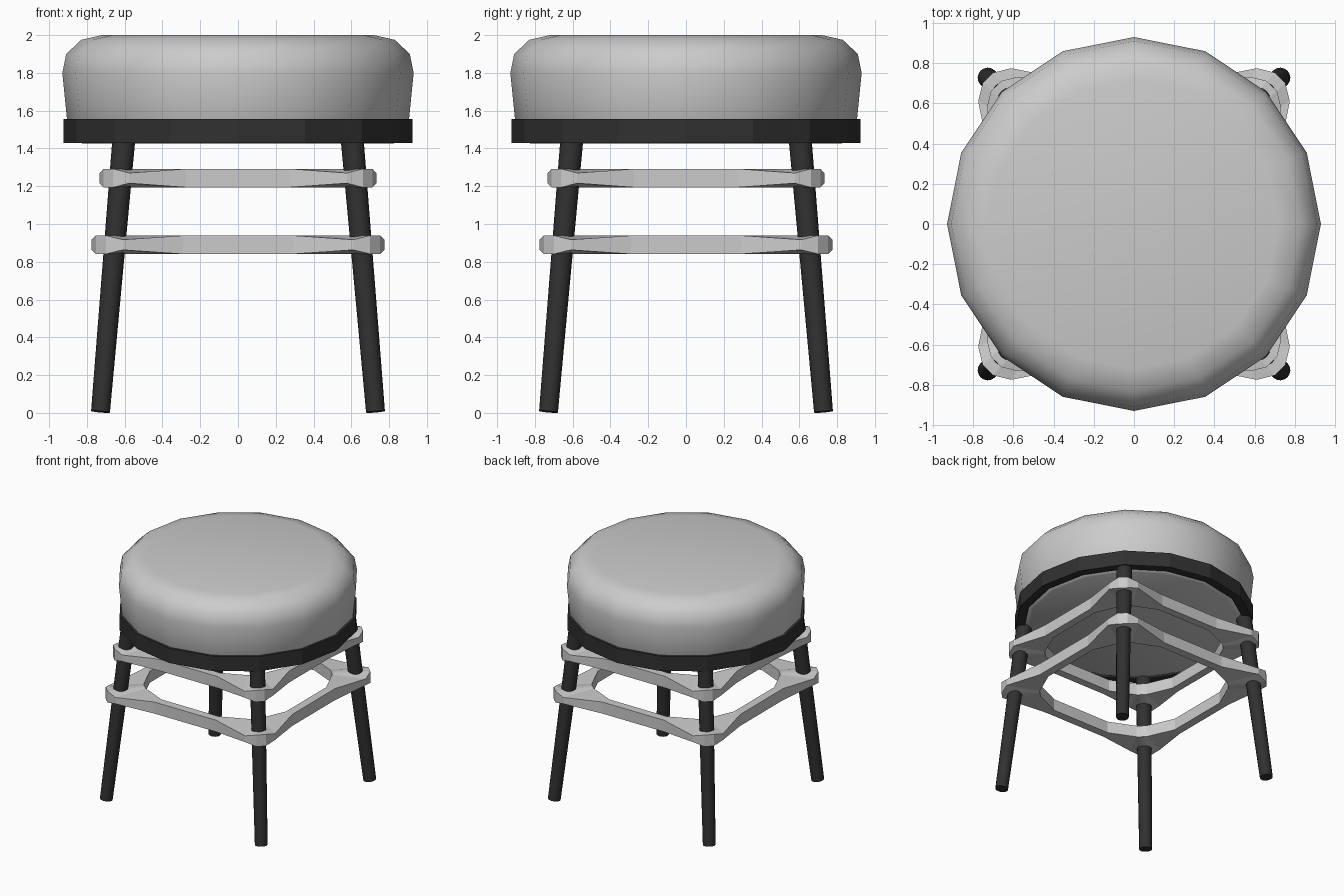
import bpy, bmesh, math
from mathutils import Vector

if "Cube" in bpy.data.objects:
    bpy.data.objects.remove(bpy.data.objects["Cube"])

dark = bpy.data.materials.new("dark_metal")
dark.diffuse_color = (0.03, 0.03, 0.03, 1)
dark.use_nodes = True
dark.node_tree.nodes["Principled BSDF"].inputs["Base Color"].default_value = dark.diffuse_color


def make(name, bm, mat=None, smooth=None):
    bmesh.ops.recalc_face_normals(bm, faces=bm.faces[:])
    me = bpy.data.meshes.new(name)
    bm.to_mesh(me)
    bm.free()
    ob = bpy.data.objects.new(name, me)
    bpy.context.collection.objects.link(ob)
    if mat:
        me.materials.append(mat)
    if smooth:
        bpy.ops.object.select_all(action='DESELECT')
        ob.select_set(True)
        bpy.context.view_layer.objects.active = ob
        bpy.ops.object.shade_smooth_by_angle(angle=math.radians(smooth))
    return ob


def bridge(bm, a, b):
    n = len(a)
    for i in range(n):
        bm.faces.new((a[i], a[(i + 1) % n], b[(i + 1) % n], b[i]))


def lathe(name, profile, closed, sides=16, **kw):
    """Spin an (r, z) profile; closed joins last to first, else ends are capped."""
    bm = bmesh.new()
    loops = [[bm.verts.new((r * math.cos(2 * math.pi * i / sides),
                            r * math.sin(2 * math.pi * i / sides), z))
              for i in range(sides)] for r, z in profile]
    for a, b in zip(loops, loops[1:]):
        bridge(bm, a, b)
    if closed:
        bridge(bm, loops[-1], loops[0])
    else:
        bm.faces.new(loops[0])
        bm.faces.new(loops[-1])
    return make(name, bm, **kw)


# Padded cushion, with its underside just below the band
lathe("seat_cushion", [(0.82, 1.425), (0.85, 1.44), (0.905, 1.55), (0.93, 1.80),
                       (0.91, 1.90), (0.83, 1.975), (0.72, 2.0)], False, smooth=40)

# Dark band around the seat
lathe("seat_band", [(0.855, 1.43), (0.925, 1.43), (0.925, 1.555), (0.855, 1.555)],
      True, mat=dark)

# Splayed legs
for name, sx, sy in (("front_left_leg", -1, -1), ("front_right_leg", 1, -1),
                     ("back_left_leg", -1, 1), ("back_right_leg", 1, 1)):
    foot = Vector((0.728 * sx, 0.728 * sy, 0.006))
    top = Vector((0.60 * sx, 0.60 * sy, 1.50))
    axis = top - foot
    bm = bmesh.new()
    bmesh.ops.create_cone(bm, cap_ends=True, segments=16, radius1=0.05,
                          radius2=0.061, depth=axis.length)
    leg = make(name, bm, mat=dark, smooth=40)
    leg.rotation_euler = axis.to_track_quat('Z', 'Y').to_euler()
    leg.location = (foot + top) / 2

# Foot rings: round hole, flared corners gripping the legs.
# Each corner: (outer xy, outer half-height, inner xy)
CORNER = [((0.71, -0.29), 0.049, (0.64, -0.27)),
          ((0.71, 0.29), 0.049, (0.64, 0.27)),
          ((0.775, 0.61), 0.027, (0.545, 0.485)),
          ((0.753, 0.70), 0.049, (0.525, 0.508)),
          ((0.70, 0.753), 0.049, (0.508, 0.525)),
          ((0.61, 0.775), 0.027, (0.485, 0.545))]


def foot_ring(name, z, s):
    bm = bmesh.new()
    loops = [[], [], [], []]
    for q in range(4):
        c, d = round(math.cos(q * math.pi / 2)), round(math.sin(q * math.pi / 2))
        for (ox, oy), h, (ix, iy) in CORNER:
            pts = [(ox, oy, -h), (ox, oy, h), (ix, iy, 0.049), (ix, iy, -0.049)]
            for loop, (x, y, dz) in zip(loops, pts):
                loop.append(bm.verts.new(((x * c - y * d) * s, (x * d + y * c) * s, z + dz)))
    for i in range(4):
        bridge(bm, loops[i], loops[(i + 1) % 4])
    make(name, bm)


foot_ring("lower_foot_ring", 0.89, 1.0)
foot_ring("upper_foot_ring", 1.243, 0.945)
